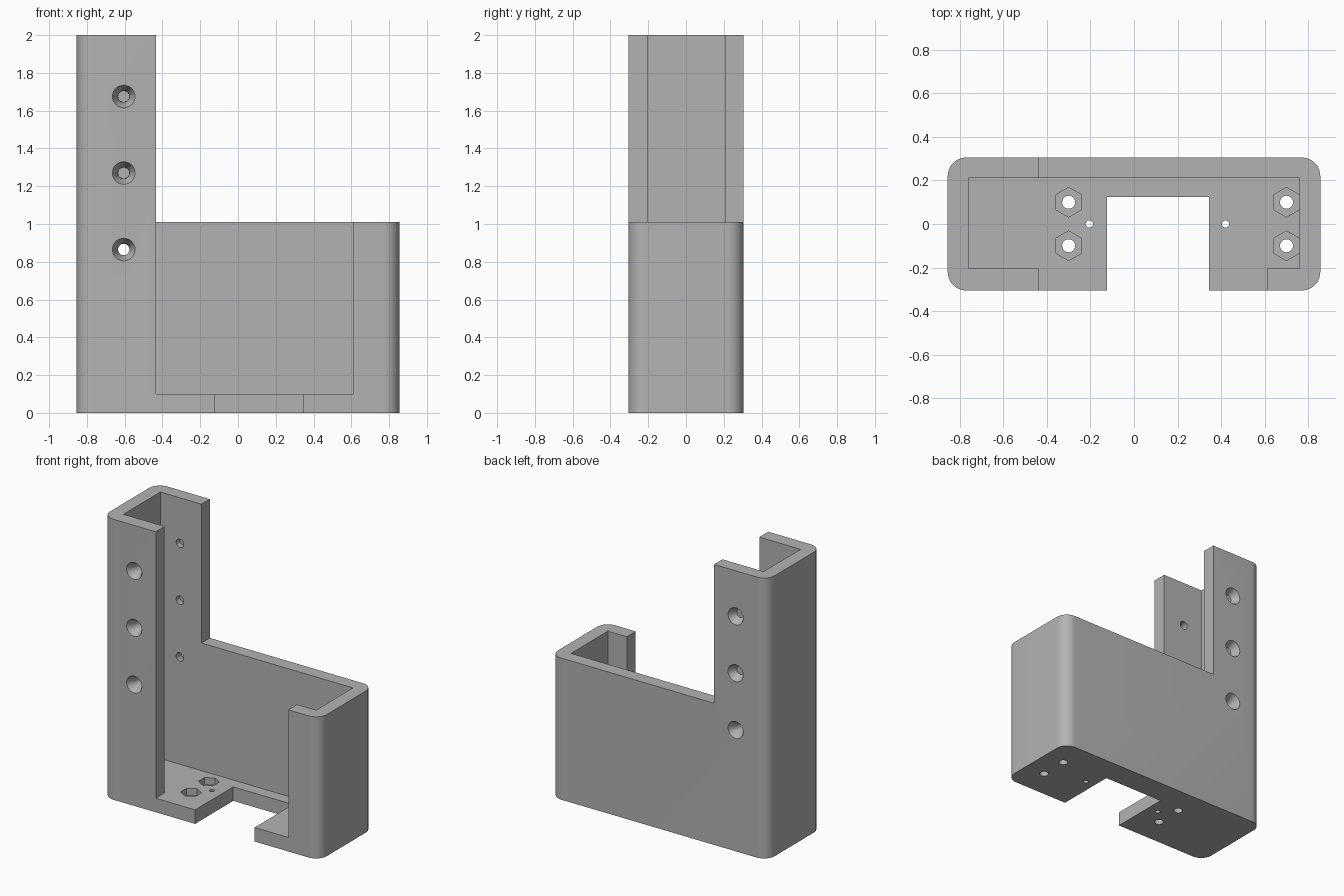
import bpy, bmesh, math
from mathutils import Matrix, Vector

if "Cube" in bpy.data.objects:
    bpy.data.objects.remove(bpy.data.objects["Cube"])

gray = bpy.data.materials.new("plain gray")
gray.use_nodes = True
gray.diffuse_color = (0.45, 0.45, 0.45, 1)
gray.node_tree.nodes["Principled BSDF"].inputs["Base Color"].default_value = gray.diffuse_color


def make_object(name, bm):
    bmesh.ops.recalc_face_normals(bm, faces=bm.faces)
    mesh = bpy.data.meshes.new(name)
    bm.to_mesh(mesh)
    bm.free()
    mesh.materials.append(gray)
    obj = bpy.data.objects.new(name, mesh)
    bpy.context.collection.objects.link(obj)
    return obj


def box(name, lo, hi):
    lo, hi = Vector(lo), Vector(hi)
    bm = bmesh.new()
    matrix = Matrix.Translation((lo + hi) / 2) @ Matrix.Diagonal((*(hi - lo), 1))
    bmesh.ops.create_cube(bm, size=1, matrix=matrix)
    return make_object(name, bm)


def cone(name, start, end, r1, r2, sides=32):
    start, end = Vector(start), Vector(end)
    axis = end - start
    matrix = Matrix.Translation((start + end) / 2) @ axis.to_track_quat('Z', 'Y').to_matrix().to_4x4()
    bm = bmesh.new()
    bmesh.ops.create_cone(bm, cap_ends=True, segments=sides, radius1=r1, radius2=r2,
                          depth=axis.length, matrix=matrix)
    return make_object(name, bm)


def rounded_block(name, half_x, half_y, height, radius, steps=12):
    bm = bmesh.new()
    points = []
    for quarter, (sx, sy) in enumerate([(1, 1), (-1, 1), (-1, -1), (1, -1)]):
        for i in range(steps + 1):
            a = math.pi / 2 * (quarter + i / steps)
            points.append((sx * (half_x - radius) + radius * math.cos(a),
                           sy * (half_y - radius) + radius * math.sin(a), 0))
    face = bm.faces.new([bm.verts.new(p) for p in points])
    new = bmesh.ops.extrude_face_region(bm, geom=[face])["geom"]
    bmesh.ops.translate(bm, vec=(0, 0, height),
                        verts=[v for v in new if isinstance(v, bmesh.types.BMVert)])
    return make_object(name, bm)


# Outer shell with rounded upright corners
body = rounded_block("bracket_body", 0.855, 0.305, 2, 0.085)

# Cavity, low section, front opening and floor notch
cutters = [
    box("cavity_cutter", (-0.76, -0.205, 0.1), (0.76, 0.21, 2.2)),
    box("low_section_cutter", (-0.435, -0.5, 1.01), (1, 0.5, 2.3)),
    box("front_opening_cutter", (-0.435, -0.5, 0.1), (0.61, -0.15, 1.2)),
    box("floor_notch_cutter", (-0.125, -0.5, -0.1), (0.345, 0.125, 0.2)),
]

# Countersunk screw holes through the front and back of the tall arm
for z in (0.865, 1.27, 1.675):
    x = -0.605
    cutters.append(cone("screw_hole_cutter", (x, -0.5, z), (x, 0.5, z), 0.03, 0.03))
    for side in (-1, 1):
        cutters.append(cone("countersink_cutter", (x, side * 0.315, z),
                            (x, side * 0.25, z), 0.0655, 0.0295))

# Hexagonal nut pockets with bolt holes, and small pilot holes in the floor
for x in (-0.3, 0.7):
    for y in (-0.1, 0.1):
        cutters.append(cone("nut_pocket_cutter", (x, y, 0.05), (x, y, 0.15), 0.068, 0.068, 6))
        cutters.append(cone("bolt_hole_cutter", (x, y, -0.1), (x, y, 0.2), 0.03, 0.03))
for x in (-0.205, 0.42):
    cutters.append(cone("pilot_hole_cutter", (x, 0, -0.1), (x, 0, 0.2), 0.017, 0.017, 20))

# Cut everything out of the shell
bpy.ops.object.select_all(action='DESELECT')
bpy.context.view_layer.objects.active = body
body.select_set(True)
for cutter in cutters:
    cutter.hide_render = True
    mod = body.modifiers.new("cut", 'BOOLEAN')
    mod.operation = 'DIFFERENCE'
    mod.solver = 'EXACT'
    mod.object = cutter
    bpy.ops.object.modifier_apply(modifier=mod.name)
    bpy.data.objects.remove(cutter)

bpy.ops.object.shade_smooth_by_angle(angle=math.radians(30))
